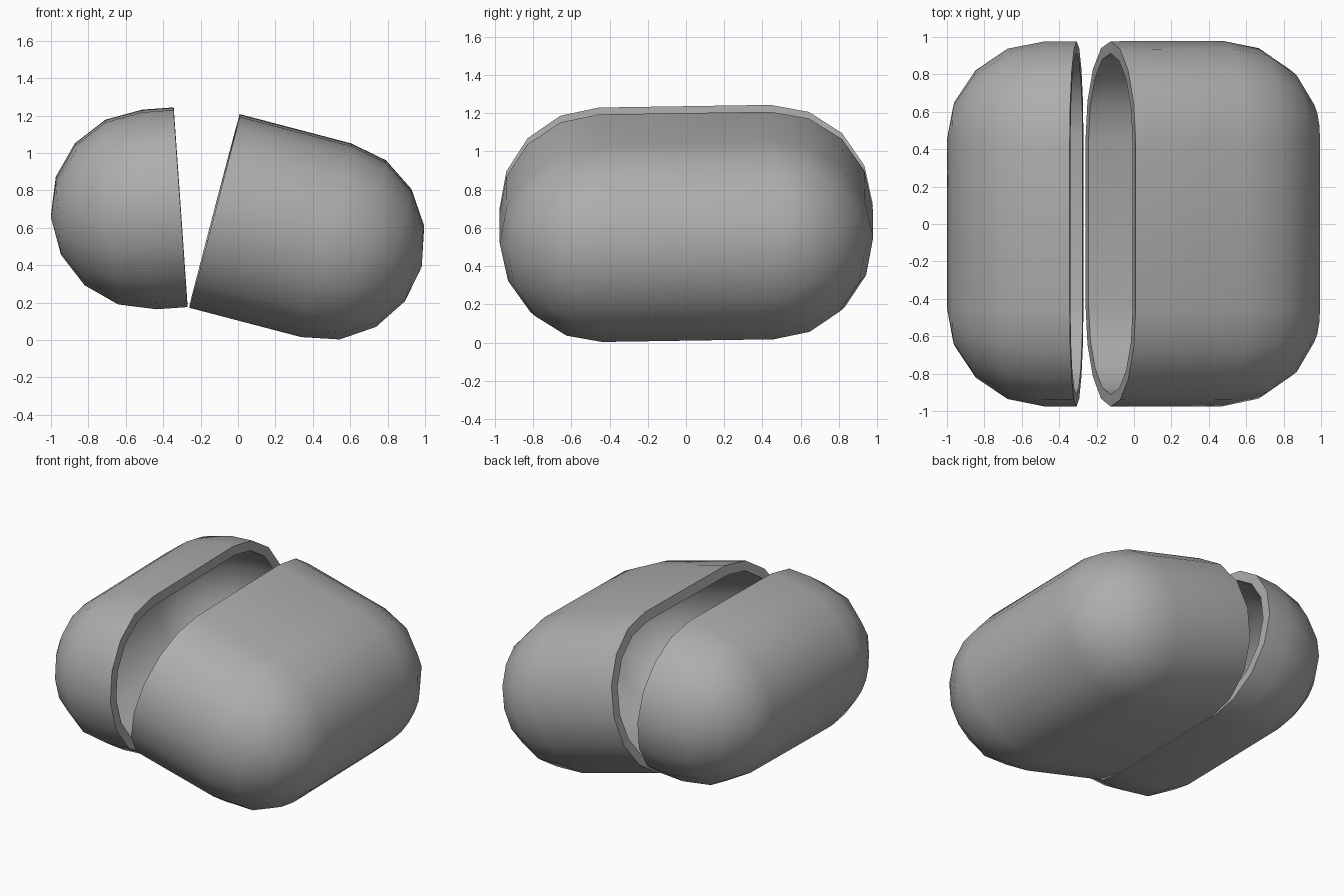
import bpy, bmesh, math
from mathutils import Matrix, Vector

if "Cube" in bpy.data.objects:
    bpy.data.objects.remove(bpy.data.objects["Cube"])

R = 0.528      # half thickness, also the rounding radius
FLAT = 0.449   # half width of the flat part across y
WALL = 0.065   # shell thickness
STEP = 4       # segments per quarter turn

grey = bpy.data.materials.new("shell grey")
grey.diffuse_color = (0.42, 0.42, 0.42, 1)
grey.use_nodes = True
grey.node_tree.nodes["Principled BSDF"].inputs["Base Color"].default_value = grey.diffuse_color


def stadium(bm, x, r):
    """Ring with two straight sides and two half-round ends."""
    ring = []
    for side in (1, -1):
        for i in range(2 * STEP + 1):
            a = math.pi / 2 - math.pi * i / (2 * STEP)
            ring.append(bm.verts.new((x, side * (FLAT + r * math.cos(a)),
                                      side * r * math.sin(a))))
    return ring


def shell(name, straight, centre, angle):
    """Hollow rounded cup, opening at local x = 0, closed towards +x."""
    bm = bmesh.new()
    arc = [math.pi / 2 * i / STEP for i in range(STEP + 1)]
    rings = []
    # outer skin from closed end to rim
    for a in reversed(arc):
        rings.append(stadium(bm, straight + R * math.sin(a), R * math.cos(a)))
    rings.append(stadium(bm, 0, R))
    # inner skin from rim to closed end
    ri = R - WALL
    rings.append(stadium(bm, 0, ri))
    for a in arc:
        rings.append(stadium(bm, straight + ri * math.sin(a), ri * math.cos(a)))
    n = len(rings[0])
    for p, q in zip(rings, rings[1:]):
        for i in range(n):
            j = (i + 1) % n
            bm.faces.new((p[i], p[j], q[j], q[i]))
    bmesh.ops.remove_doubles(bm, verts=bm.verts, dist=1e-4)
    bmesh.ops.recalc_face_normals(bm, faces=bm.faces)
    # lean the part, with the slight sideways tilt of the whole model
    bm.transform(Matrix.Translation(Vector(centre))
                 @ Matrix.Rotation(math.radians(0.9), 4, 'X')
                 @ Matrix.Rotation(math.radians(angle), 4, 'Y'))
    me = bpy.data.meshes.new(name)
    bm.to_mesh(me)
    bm.free()
    me.materials.append(grey)
    ob = bpy.data.objects.new(name, me)
    bpy.context.collection.objects.link(ob)
    bpy.ops.object.select_all(action='DESELECT')
    ob.select_set(True)
    bpy.context.view_layer.objects.active = ob
    bpy.ops.object.shade_smooth_by_angle(angle=math.radians(35))


shell("case_body", 0.617, (-0.125, 0, 0.690), 14.7)
shell("case_lid", 0.167, (-0.307, 0, 0.710), 176)
